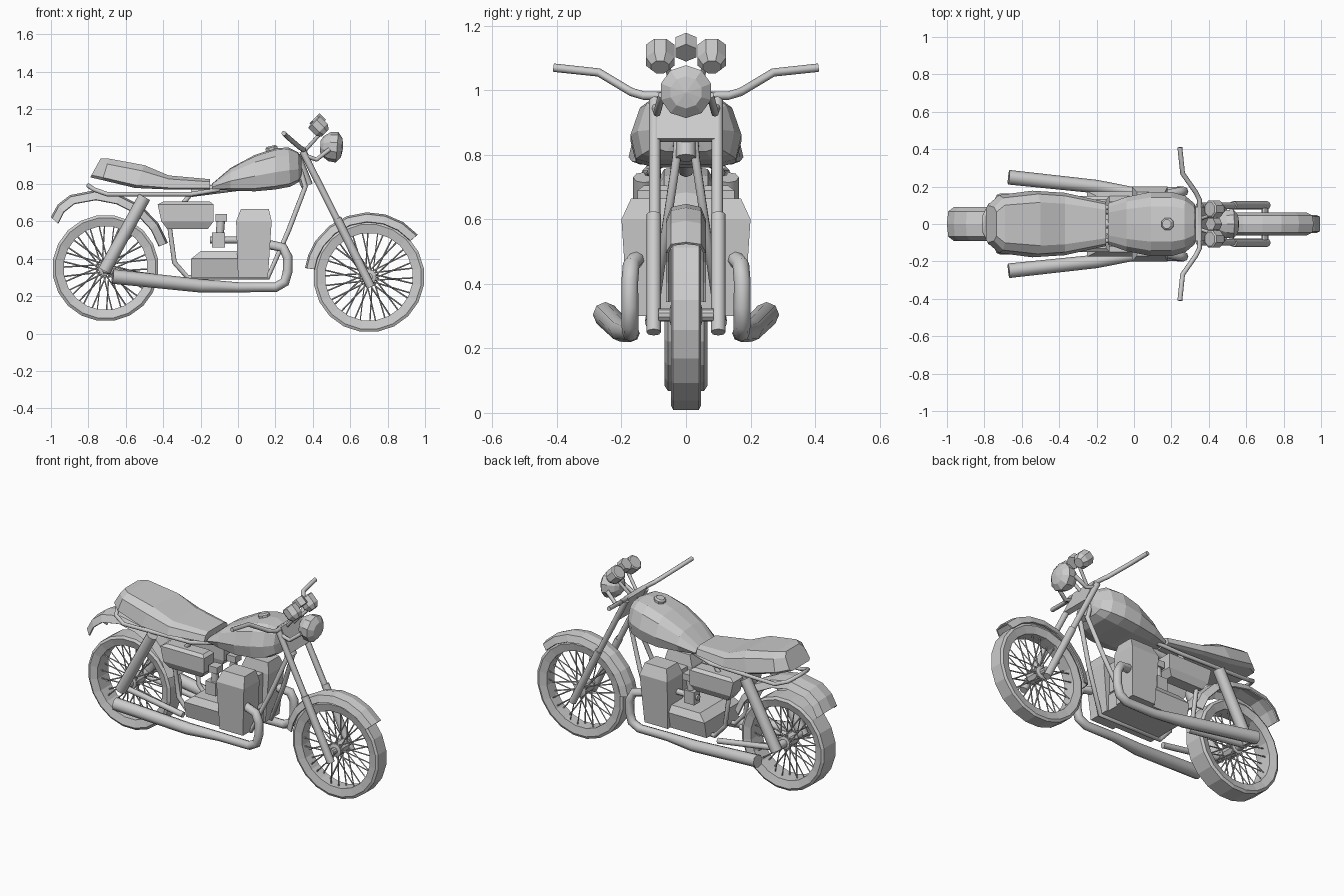
import bpy
import bmesh
from math import sin, cos, pi, radians
from mathutils import Vector, Matrix

default_cube = bpy.data.objects.get("Cube")
if default_cube:
    bpy.data.objects.remove(default_cube, do_unlink=True)


def finish(name, mesh, mirror):
    obj = bpy.data.objects.new(name, mesh)
    bpy.context.collection.objects.link(obj)
    if mirror:
        modifier = obj.modifiers.new("Mirror", "MIRROR")
        modifier.use_axis = (False, True, False)
    return obj


def skin(name, rings, mirror=False, ring_closed=True, loop=False):
    """Join a series of equal point rings with quads, capping the ends."""
    bm = bmesh.new()
    loops = [[bm.verts.new(p) for p in ring] for ring in rings]
    pairs = list(zip(loops, loops[1:]))
    if loop:
        pairs.append((loops[-1], loops[0]))
    count = len(loops[0])
    for a, b in pairs:
        for i in range(count if ring_closed else count - 1):
            j = (i + 1) % count
            bm.faces.new((a[i], a[j], b[j], b[i]))
    if ring_closed and not loop:
        bm.faces.new(loops[0])
        bm.faces.new(loops[-1])
    bmesh.ops.recalc_face_normals(bm, faces=bm.faces)
    mesh = bpy.data.meshes.new(name)
    bm.to_mesh(mesh)
    bm.free()
    return finish(name, mesh, mirror)


def lathe(name, profile, centre, axis, sides, mirror=False, loop=False):
    """Turn (radius, height) points about an axis."""
    turn = Vector(axis).to_track_quat("Z", "Y")
    rings = []
    for r, h in profile:
        angles = [2 * pi * (i + 0.5) / sides for i in range(sides)]
        rings.append([Vector(centre) + turn @ Vector((r * cos(a), r * sin(a), h)) for a in angles])
    return skin(name, rings, mirror, loop=loop)


def tube(name, paths, radius, mirror=True, resolution=2):
    """Sweep round bars along paths; a fourth coordinate sets a point's own radius."""
    curve = bpy.data.curves.new(name, "CURVE")
    curve.dimensions = "3D"
    curve.bevel_depth = radius
    curve.bevel_resolution = resolution
    curve.use_fill_caps = True
    for path in paths:
        spline = curve.splines.new("POLY")
        spline.points.add(len(path) - 1)
        for point, data in zip(spline.points, path):
            point.co = (*data[:3], 1)
            point.radius = data[3] / radius if len(data) > 3 else 1
    temp = bpy.data.objects.new(name + " path", curve)
    bpy.context.collection.objects.link(temp)
    graph = bpy.context.evaluated_depsgraph_get()
    mesh = bpy.data.meshes.new_from_object(temp.evaluated_get(graph))
    bpy.data.objects.remove(temp, do_unlink=True)
    return finish(name, mesh, mirror)


def block(name, levels, mirror=False):
    """Stack rectangles given as (z, x0, x1, y0, y1)."""
    skin(name, [[(a, c, z), (b, c, z), (b, d, z), (a, d, z)] for z, a, b, c, d in levels], mirror)


def body(name, half, sections):
    """Loft a half outline through (x low, x high, z low, z high, half width)."""
    outline = half + [(-u, v) for u, v in reversed(half)]
    skin(name, [[(xa + (xb - xa) * v, w * u, za + (zb - za) * v) for u, v in outline]
                for xa, xb, za, zb, w in sections])


def fender(name, centre, width, arc):
    """Curved guard through (angle, radius) points about the wheel centre."""
    section = [(-1, -.05), (-.75, -.01), (0, 0), (.75, -.01), (1, -.05)]
    rings = []
    for angle, radius in arc:
        a = radians(angle)
        rings.append([(centre[0] + (radius + d) * cos(a), width * u, centre[2] + (radius + d) * sin(a))
                      for u, d in section])
    guard = skin(name, rings, ring_closed=False)
    guard.modifiers.new("Thickness", "SOLIDIFY").thickness = .008


def wheel(name, centre, radius, inner, width):
    side = (0, 1, 0)
    lathe(name + "_tyre", [(radius, -width * .85), (radius, width * .85), (radius - .015, width),
                           (inner, width * .8), (inner, -width * .8), (radius - .015, -width)],
          centre, side, 20, loop=True)
    lathe(name + "_hub", [(.02, -.085), (.02, -.05), (.04, -.045), (.04, .045), (.02, .05), (.02, .085)],
          centre, side, 10)
    spokes = []
    count = 36
    for i in range(count):
        a = 2 * pi * i / count
        lean = .5 if i % 2 else -.5
        y = .04 if i % 4 < 2 else -.04
        hub = (.035 * cos(a), y, .035 * sin(a))
        rim = (inner * cos(a + lean), y * .4, inner * sin(a + lean))
        spokes.append([Vector(centre) + Vector(hub), Vector(centre) + Vector(rim)])
    tube(name + "_spokes", spokes, .004, mirror=False, resolution=0)


# Wheels and fenders
front = (.7, 0, .303)
rear = (-.708, 0, .35)
wheel("front_wheel", front, .297, .235, .047)
wheel("rear_wheel", rear, .285, .225, .066)
fender("front_fender", front, .062, [(a, .345) for a in (41, 58, 75, 92, 110, 128, 146, 160, 172)])
fender("rear_fender", rear, .09, [(137, .4), (127, .425), (116, .434), (98, .42), (80, .4),
                                  (60, .385), (40, .37), (22, .36)])

# Tank and filler cap
body("fuel_tank", [(0, 1), (.55, .96), (.83, .8), (1, .42), (.9, .08), (.55, 0)],
     [(-.14, -.14, .77, .8, .11), (-.04, -.04, .765, .885, .145), (.09, .09, .76, .955, .172),
      (.2, .2, .77, .99, .172), (.28, .27, .785, .995, .15), (.325, .32, .81, .97, .11),
      (.34, .34, .85, .94, .06)])
lathe("filler_cap", [(.035, -.03), (.035, .01), (.025, .018)], (.18, 0, .985), (-.25, 0, 1), 8)

# Seat
body("seat", [(.65, 1), (.9, .75), (1, .12), (.85, 0)],
     [(-.79, -.735, .835, .935, .1), (-.725, -.69, .82, .935, .155), (-.55, -.5, .778, .9, .178),
      (-.37, -.37, .77, .845, .167), (-.15, -.15, .77, .825, .118)])

# Front fork and steering head
tube("fork_tube", [[(.345, .097, .975), (.55, .097, .57)]], .018)
tube("fork_slider", [[(.53, .1, .615), (.71, .1, .25)]], .023)
tube("steering_head", [[(.305, 0, .95), (.37, 0, .79)]], .032, mirror=False)
skin("fork_plate", [[(x, y, z) for x, z in ((.33, .99), (.36, .995), (.425, .85), (.395, .84))]
                    for y in (-.09, .09)])

# Handlebar
bar = [(.245, .41, 1.07), (.26, .27, 1.055), (.33, .17, .995), (.35, .13, .983)]
tube("handlebar", [bar + [(x, -y, z) for x, y, z in reversed(bar)]], .013, mirror=False)

# Headlight, its brackets and the gauges
lathe("headlight", [(.03, -.06), (.055, -.045), (.078, -.01), (.082, .03), (.05, .055), (.004, .062)],
      (.5, 0, .998), (1, 0, -.08), 10)
tube("headlight_bracket", [[(.36, .095, .95), (.42, .09, .93), (.49, .075, .985)]], .012)
slope = (-.7, 0, .7)
lathe("gauge", [(.03, -.05), (.048, -.025), (.048, .03), (.04, .036)], (.43, .08, 1.107), slope, 8, True)
lathe("warning_lights", [(.038, -.02), (.038, .03)], (.43, 0, 1.13), slope, 6)
tube("gauge_stay", [[(.36, .03, .98), (.45, .06, 1.08)]], .01)

# Frame
tube("down_tube", [[(.325, .02, .9), (.36, .03, .785), (.27, .065, .55), (.16, .1, .3),
                    (-.27, .1, .3), (-.34, .1, .38), (-.37, .1, .6), (-.25, .09, .75)]], .014)
tube("backbone", [[(.32, 0, .87), (.1, 0, .8), (-.25, 0, .755)]], .025, mirror=False)
tube("seat_rail", [[(-.1, .08, .77), (-.25, .11, .745), (-.7, .125, .745), (-.77, .1, .77),
                    (-.8, .04, .79), (-.8, 0, .79)]], .012)
tube("swingarm", [[(-.72, .1, .34), (-.3, .11, .28)]], .018)

# Rear shock absorbers
tube("rear_shock", [[(-.5, .13, .73), (-.715, .13, .335)]], .034)
tube("shock_pin", [[(-.708, .05, .35), (-.708, .15, .35)]], .025)

# Engine and side boxes
block("crankcase", [(.3, -.25, .15, -.155, .155), (.4, -.25, .15, -.175, .175),
                    (.44, -.2, .12, -.15, .15)])
block("cylinder", [(.3, .0, .16, .04, .18), (.6, -.01, .18, .045, .2), (.665, .015, .165, .06, .17)],
      mirror=True)
block("cylinder_bridge", [(.42, .02, .14, -.06, .06), (.6, .02, .14, -.06, .06)])
block("side_box", [(.56, -.38, -.16, .06, .13), (.6, -.41, -.13, .05, .15),
                   (.69, -.43, -.13, .05, .15), (.705, -.4, -.15, .06, .13)], mirror=True)

# Carburettors
block("carburettor_bowl", [(.46, -.14, -.07, .06, .12), (.54, -.14, -.07, .06, .12)], mirror=True)
block("carburettor_top", [(.6, -.12, -.06, .06, .12), (.64, -.12, -.06, .06, .12)], mirror=True)
tube("carburettor_body", [[(-.1, .09, .5), (-.09, .09, .62)]], .022)
tube("intake", [[(-.15, .09, .5), (.02, .09, .5)]], .018)

# Exhausts
tube("exhaust", [[(-.67, .25, .305, .039), (-.2, .2, .255, .036), (0, .17, .247, .027),
                  (.2, .172, .247), (.25, .174, .275), (.265, .174, .33), (.265, .174, .41),
                  (.24, .17, .46), (.14, .15, .48)]], .026)
